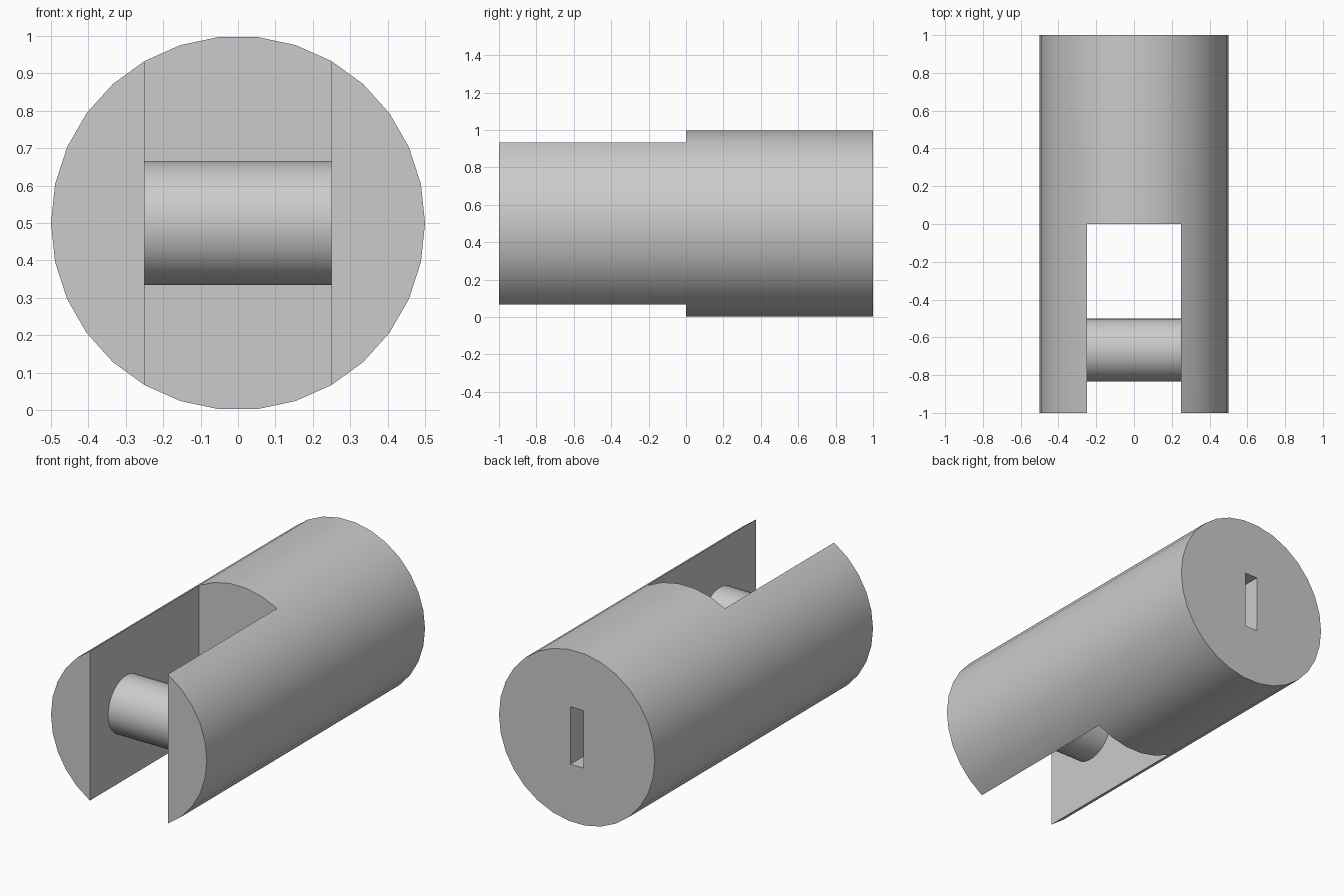
import bpy
import bmesh
from math import cos, sin, tau, pi, radians
from mathutils import Matrix

if "Cube" in bpy.data.objects:
    bpy.data.objects.remove(bpy.data.objects["Cube"], do_unlink=True)

SIDES = 30
RADIUS = 0.5
CENTRE_Z = 0.5

grey = bpy.data.materials.new("plain grey")
grey.use_nodes = True
colour = (0.6, 0.6, 0.6, 1)
grey.diffuse_color = colour
grey.node_tree.nodes["Principled BSDF"].inputs["Base Color"].default_value = colour


def make_object(name, bm):
    bmesh.ops.recalc_face_normals(bm, faces=bm.faces[:])
    mesh = bpy.data.meshes.new(name)
    bm.to_mesh(mesh)
    bm.free()
    mesh.materials.append(grey)
    obj = bpy.data.objects.new(name, mesh)
    bpy.context.collection.objects.link(obj)
    return obj


def select_only(obj):
    bpy.ops.object.select_all(action='DESELECT')
    obj.select_set(True)
    bpy.context.view_layer.objects.active = obj


# Forked barrel: solid rear half, two arms at the front
bm = bmesh.new()


def ring(y):
    return [bm.verts.new((RADIUS * cos(tau * i / SIDES), y,
                          CENTRE_Z + RADIUS * sin(tau * i / SIDES)))
            for i in range(SIDES)]


front, middle, back = ring(-1), ring(0), ring(1)


def skin(a, b, i):
    j = (i + 1) % SIDES
    bm.faces.new((a[i], a[j], b[j], b[i]))


for i in range(SIDES):
    skin(middle, back, i)
bm.faces.new(back)

# Each arm is a circle segment of 120 degrees with a flat inner wall
for start in (-5, 10):
    arm = range(start, start + 11)
    for i in arm[:-1]:
        skin(front, middle, i % SIDES)
    bm.faces.new([front[i % SIDES] for i in arm])
    first, last = arm[0] % SIDES, arm[-1] % SIDES
    bm.faces.new((front[first], front[last], middle[last], middle[first]))

# Floor of the fork
bm.faces.new(middle[5:11] + middle[20:26])
barrel = make_object("forked_barrel", bm)

# Rectangular socket in the rear end
DEPTH = 0.5
bm = bmesh.new()
bmesh.ops.create_cube(bm, size=1, matrix=Matrix.Translation((0, 1, CENTRE_Z))
                      @ Matrix.Diagonal((1 / 12, 2 * DEPTH, 1 / 3, 1)))
cutter = make_object("socket_cutter", bm)
cutter.hide_render = True
cut = barrel.modifiers.new("socket", 'BOOLEAN')
cut.operation = 'DIFFERENCE'
cut.solver = 'EXACT'
cut.object = cutter
select_only(barrel)
bpy.ops.object.modifier_apply(modifier=cut.name)
bpy.data.objects.remove(cutter, do_unlink=True)

# Cross pin between the arms
bm = bmesh.new()
bmesh.ops.create_cone(bm, cap_ends=True, segments=SIDES, radius1=1 / 6, radius2=1 / 6,
                      depth=0.5, matrix=Matrix.Translation((0, -2 / 3, CENTRE_Z))
                      @ Matrix.Rotation(pi / 2, 4, 'Y'))
pin = make_object("cross_pin", bm)

for obj in (barrel, pin):
    select_only(obj)
    bpy.ops.object.shade_smooth_by_angle(angle=radians(30))
